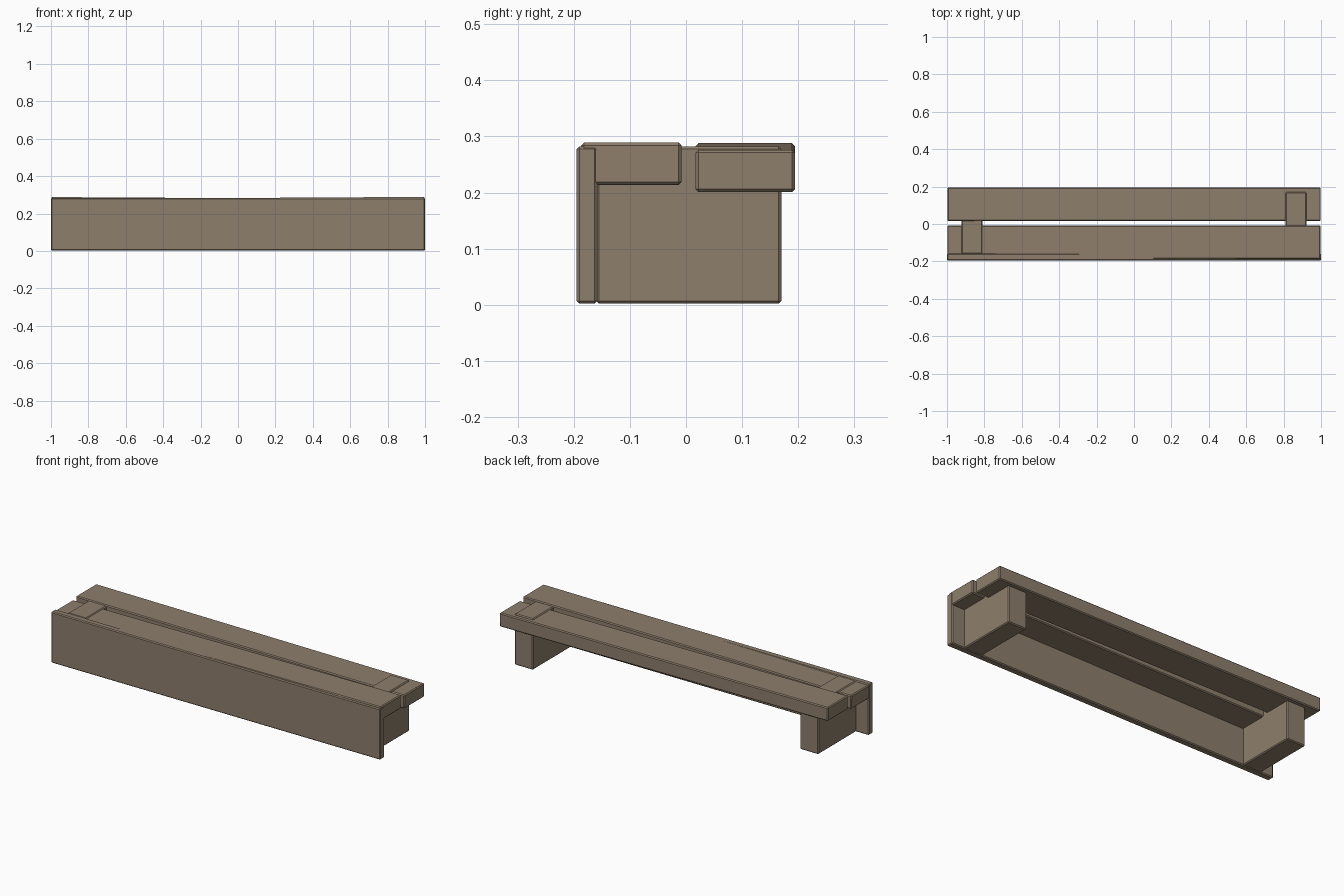
import bpy, bmesh
from mathutils import Matrix, Vector

cube = bpy.data.objects.get("Cube")
if cube:
    bpy.data.objects.remove(cube, do_unlink=True)

# Weathered timber material
wood = bpy.data.materials.new("weathered_wood")
wood.use_nodes = True
color = (0.27, 0.21, 0.15, 1)
wood.diffuse_color = color
wood.node_tree.nodes["Principled BSDF"].inputs["Base Color"].default_value = color


def timber(name, low, high, tilt=0.0, chamfer=0.005):
    """Chamfered timber between two corners, tilted lengthwise about its centre."""
    low, high = Vector(low), Vector(high)
    bm = bmesh.new()
    bmesh.ops.create_cube(bm, size=1, matrix=Matrix.Diagonal((*(high - low), 1)))
    bmesh.ops.bevel(bm, geom=bm.edges[:], offset=chamfer, segments=1, affect='EDGES')
    mesh = bpy.data.meshes.new(name)
    bm.to_mesh(mesh)
    bm.free()
    mesh.materials.append(wood)
    obj = bpy.data.objects.new(name, mesh)
    obj.location = (low + high) / 2
    obj.rotation_euler.y = tilt
    bpy.context.collection.objects.link(obj)
    return obj


# Seat beams, leaning slightly in opposite directions
timber("front_seat_beam", (-0.998, -0.187, 0.208), (0.998, -0.008, 0.283), tilt=-0.006)
timber("rear_seat_beam", (-0.998, 0.017, 0.207), (0.998, 0.194, 0.282), tilt=0.006)

# Upright board along the front
timber("front_board", (-1, -0.195, 0.002), (1, -0.158, 0.2825))

# Cross blocks carrying the seat
for side, sign in (("left", 1), ("right", -1)):
    x = sign * 0.867
    timber(side + "_leg_block", (x - 0.056, -0.16, 0.002), (x + 0.056, 0.17, 0.2825))
